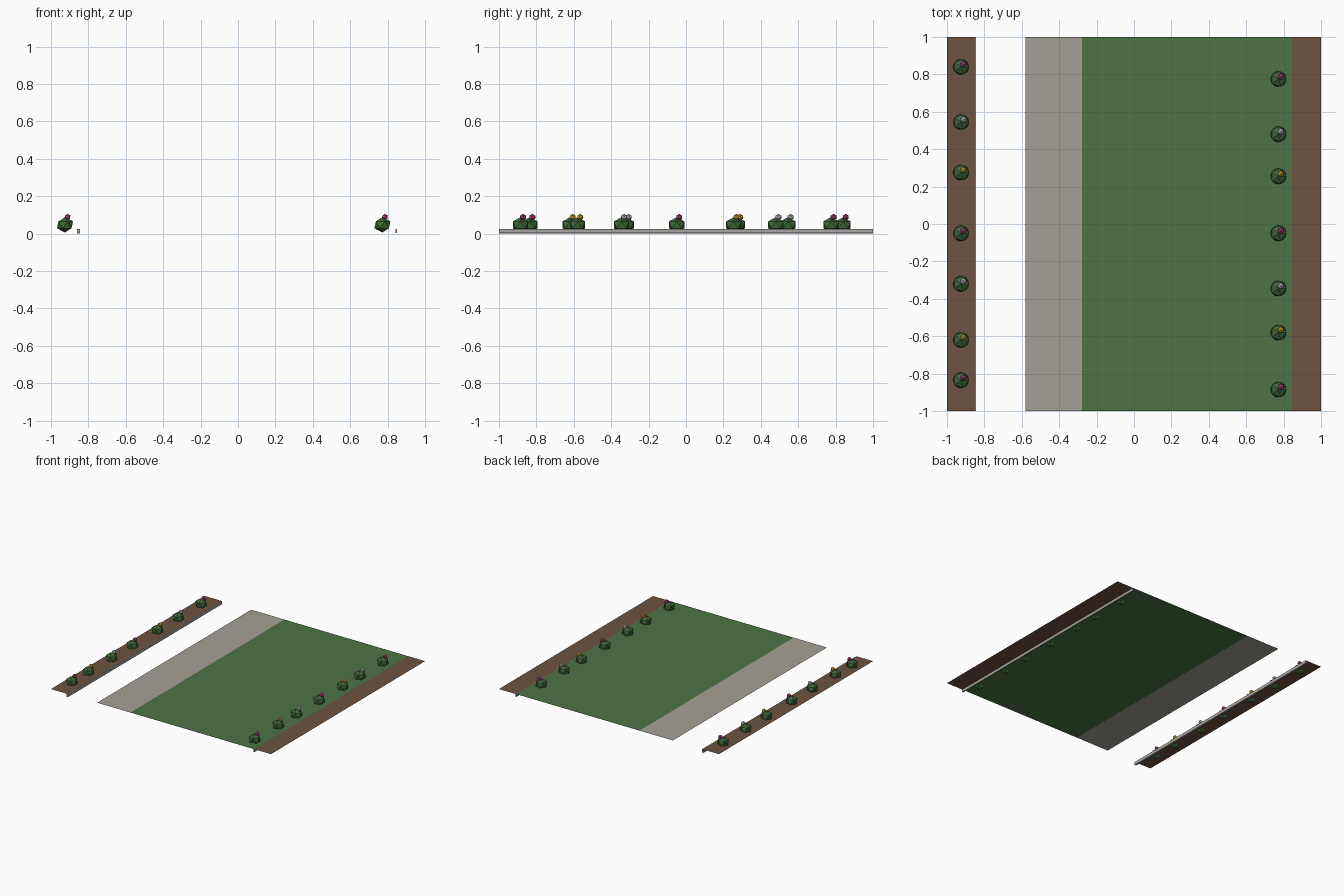
import bpy, bmesh
from mathutils import Matrix

if "Cube" in bpy.data.objects:
    bpy.data.objects.remove(bpy.data.objects["Cube"])

TOP = 0.026  # height of the flat ground surfaces


def material(name, r, g, b):
    m = bpy.data.materials.new(name)
    m.diffuse_color = (r, g, b, 1)
    m.use_nodes = True
    m.node_tree.nodes["Principled BSDF"].inputs["Base Color"].default_value = m.diffuse_color
    return m


soil = material("soil brown", 0.155, 0.088, 0.052)
grass = material("grass green", 0.075, 0.175, 0.06)
paving = material("paving grey", 0.38, 0.35, 0.30)
stone = material("edging stone", 0.40, 0.39, 0.37)
leaf = material("leaf green", 0.05, 0.14, 0.04)
pink = material("petal pink", 0.50, 0.06, 0.20)
white = material("petal pale", 0.62, 0.58, 0.64)
yellow = material("petal yellow", 0.75, 0.42, 0.03)


def add_object(name, bm, mat):
    me = bpy.data.meshes.new(name)
    bm.to_mesh(me)
    bm.free()
    me.materials.append(mat)
    ob = bpy.data.objects.new(name, me)
    bpy.context.collection.objects.link(ob)
    return ob


def sheet(name, x0, x1, mat):
    """Flat single-sided strip running the full length in y."""
    bm = bmesh.new()
    bm.faces.new([bm.verts.new(p) for p in
                  ((x0, -1, TOP), (x1, -1, TOP), (x1, 1, TOP), (x0, 1, TOP))])
    add_object(name, bm, mat)


def edging(name, x0, x1, z0, z1):
    """Thin stone bar under the edge of a bed."""
    bm = bmesh.new()
    bmesh.ops.create_cube(bm, size=1, matrix=Matrix.Translation(
        ((x0 + x1) / 2, 0, (z0 + z1) / 2)) @ Matrix.Diagonal((x1 - x0, 2, z1 - z0, 1)))
    add_object(name, bm, stone)


def ball(name, loc, r, rz, mat):
    bm = bmesh.new()
    bmesh.ops.create_icosphere(bm, subdivisions=1, radius=1, matrix=Matrix.Translation(loc)
                               @ Matrix.Diagonal((r, r, rz, 1)))
    add_object(name, bm, mat)


# Ground strips, with an open gap between left bed and path
sheet("left_soil_bed", -1, -0.85, soil)
sheet("path", -0.58, -0.278, paving)
sheet("lawn", -0.278, 0.846, grass)
sheet("right_soil_bed", 0.846, 1, soil)

# Stone edgings
edging("left_edging", -0.861, -0.846, 0.0, 0.025)
edging("right_edging", 0.842, 0.85, 0.003, 0.025)

# Rows of flowering bushes
petals = [pink, white, yellow]
rows = {
    "left": (-0.925, (0.84, 0.545, 0.275, -0.05, -0.32, -0.62, -0.835)),
    "right": (0.772, (0.775, 0.48, 0.255, -0.05, -0.345, -0.58, -0.885)),
}
for side, (x, ys) in rows.items():
    for i, y in enumerate(ys):
        ball(f"{side}_bush_{i}", (x, y, 0.047), 0.048, 0.041, leaf)
        ball(f"{side}_flower_{i}", (x + 0.013, y + 0.014, 0.088), 0.018, 0.018, petals[i % 3])
